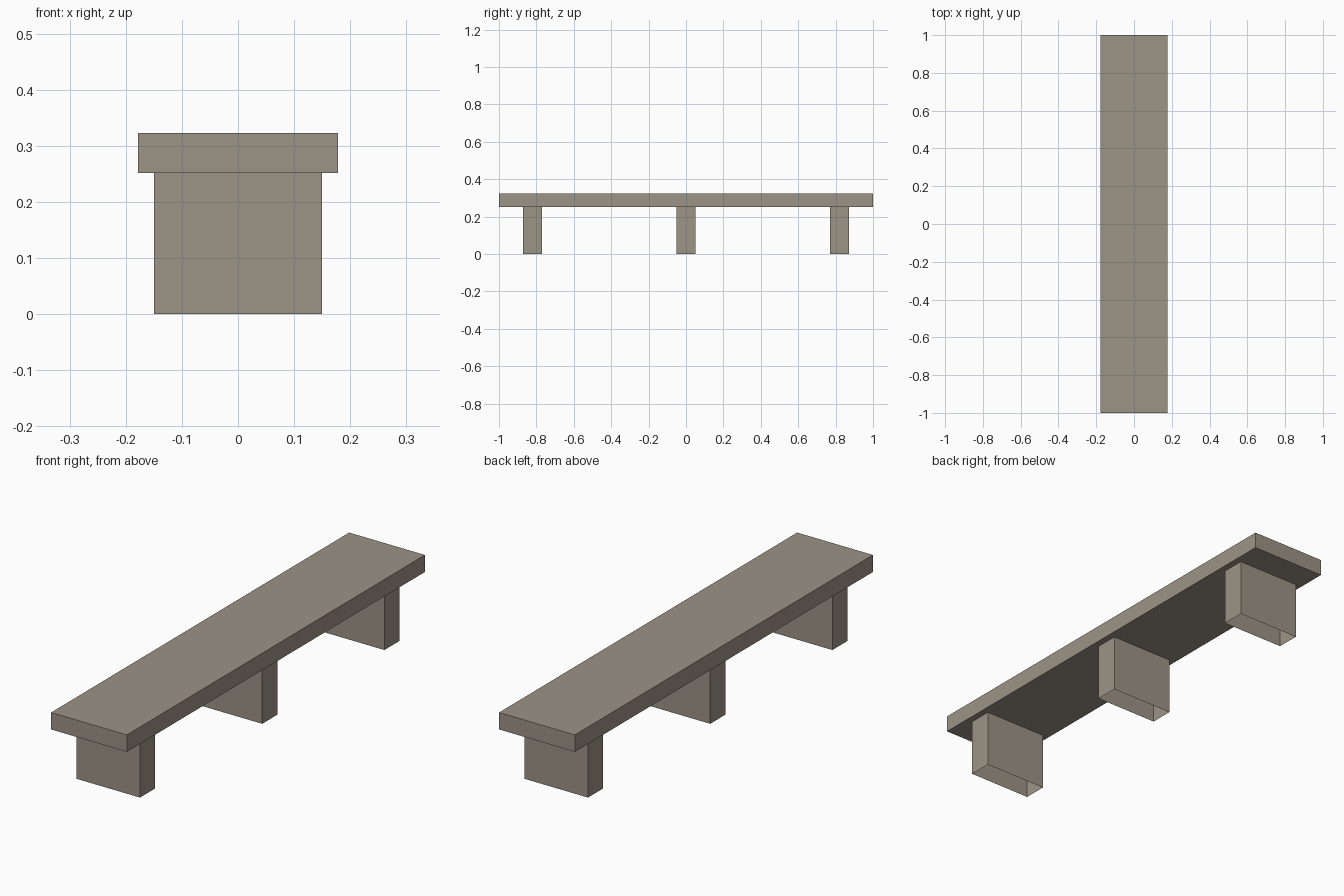
import bpy
import bmesh
from mathutils import Matrix, Vector

if "Cube" in bpy.data.objects:
    bpy.data.objects.remove(bpy.data.objects["Cube"], do_unlink=True)

# Weathered stone colour
COLOUR = (0.332, 0.292, 0.238, 1.0)
stone = bpy.data.materials.new("warm_grey_stone")
stone.use_nodes = True
stone.diffuse_color = COLOUR
bsdf = stone.node_tree.nodes["Principled BSDF"]
bsdf.inputs["Base Color"].default_value = COLOUR
bsdf.inputs["Roughness"].default_value = 0.9


def box(name, size, base, open_ends=False):
    """Box standing on base; open_ends leaves off the top and bottom faces."""
    bm = bmesh.new()
    bmesh.ops.create_cube(bm, size=1, matrix=Matrix.Diagonal((*size, 1)))
    bmesh.ops.translate(bm, verts=bm.verts, vec=Vector((0, 0, size[2] / 2)))
    bm.normal_update()
    if open_ends:
        ends = [f for f in bm.faces if abs(f.normal.z) > 0.5]
        bmesh.ops.delete(bm, geom=ends, context="FACES_ONLY")
    mesh = bpy.data.meshes.new(name)
    bm.to_mesh(mesh)
    bm.free()
    mesh.materials.append(stone)
    obj = bpy.data.objects.new(name, mesh)
    obj.location = base
    bpy.context.collection.objects.link(obj)
    return obj


LEG_HEIGHT = 0.251

# Long slab seat
box("seat", (0.356, 2.0, 0.072), (0, 0, LEG_HEIGHT))

# Three hollow block legs
for name, y in (("front_leg", -0.82), ("middle_leg", 0), ("back_leg", 0.82)):
    box(name, (0.299, 0.102, LEG_HEIGHT), (0, y, 0), open_ends=True)
